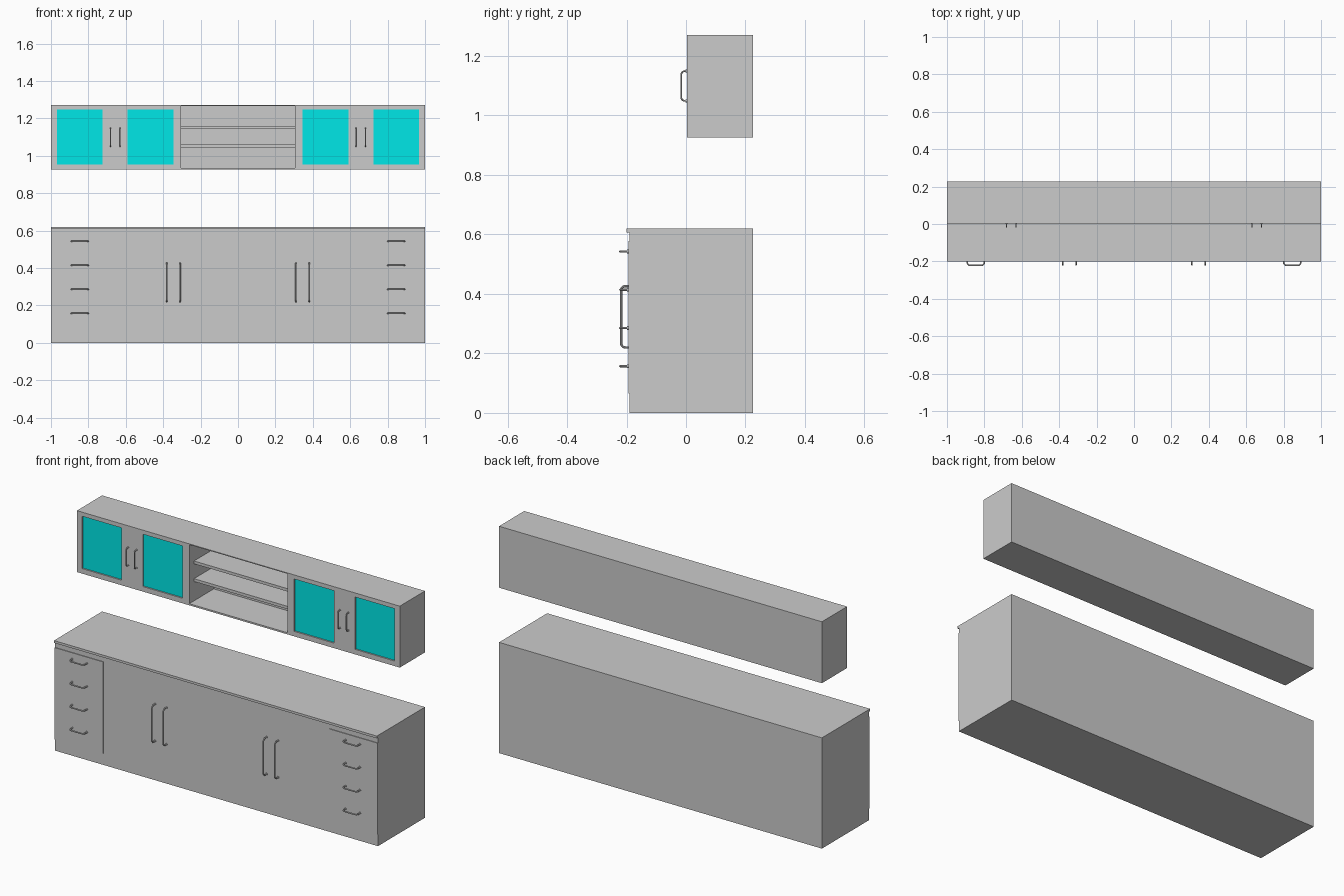
import bpy, math
from mathutils import Vector

if "Cube" in bpy.data.objects:
    bpy.data.objects.remove(bpy.data.objects["Cube"])

glass = bpy.data.materials.new("cyan_glass")
glass.diffuse_color = (0.0, 0.8, 0.8, 1)
glass.use_nodes = True
glass.node_tree.nodes["Principled BSDF"].inputs["Base Color"].default_value = glass.diffuse_color


def box(name, x0, x1, y0, y1, z0, z1, mat=None):
    bpy.ops.mesh.primitive_cube_add(size=1)
    o = bpy.context.object
    o.name = name
    for v in o.data.vertices:
        v.co = (x1 if v.co.x > 0 else x0, y1 if v.co.y > 0 else y0, z1 if v.co.z > 0 else z0)
    if mat:
        o.data.materials.append(mat)
    return o


def handle(name, centre, length, depth, axis, r=0.004, bend=0.014):
    # rounded U-shaped bar: feet on the front, grip running along the given axis
    h, a, out = length / 2, Vector(axis), Vector((0, -1, 0))
    half = [(h, 0)]
    for i in range(6):
        t = math.radians(90 * i / 5)
        half.append((h - bend + bend * math.cos(t), depth - bend + bend * math.sin(t)))
    path = half + [(-u, d) for u, d in reversed(half)]
    c = bpy.data.curves.new(name, 'CURVE')
    c.dimensions = '3D'
    c.bevel_depth = r
    c.bevel_resolution = 2
    c.use_fill_caps = True
    paths = [path]
    s = c.splines.new('POLY')
    s.points.add(len(path) - 1)
    for p, (u, d) in zip(s.points, path):
        p.co = (*(Vector(centre) + a * u + out * d), 1)
        p.radius = 1
    o = bpy.data.objects.new(name, c)
    bpy.context.collection.objects.link(o)
    bpy.ops.object.select_all(action='DESELECT')
    o.select_set(True)
    bpy.context.view_layer.objects.active = o
    bpy.ops.object.convert(target='MESH')
    bpy.ops.object.shade_smooth_by_angle()
    # round foot plates
    for e in (-h, h):
        bpy.ops.mesh.primitive_cylinder_add(vertices=16, radius=r * 1.6, depth=0.004,
            location=Vector(centre) + a * e + out * 0.002, rotation=(math.pi / 2, 0, 0))
        bpy.context.object.name = name + "_foot"
        bpy.ops.object.shade_smooth_by_angle()


# Base cabinet
BACK, FRONT = 0.226, -0.19
box("base_cabinet", -1, 1, FRONT, BACK, 0, 0.607)
box("countertop", -1, 1, -0.2, BACK, 0.607, 0.62)
for side, sx in (("left", -1), ("right", 1)):
    a, b = sorted((sx * 0.7, sx))
    box(side + "_drawer_front", a, b, -0.194, FRONT, 0.065, 0.578)
    for i in range(4):
        handle(side + "_drawer_handle", (sx * 0.846, -0.194, 0.157 + 0.1285 * i), 0.09, 0.027, (1, 0, 0))
    for x in (0.31, 0.381):
        handle(side + "_door_handle", (sx * x, FRONT, 0.323), 0.206, 0.028, (0, 0, 1))

# Wall cabinet carcass
UF, Z0, Z1 = 0.003, 0.926, 1.27
box("wall_top", -1, 1, UF, BACK, Z1 - 0.005, Z1)
box("wall_bottom", -1, 1, UF, BACK, Z0, Z0 + 0.009)
box("wall_back", -1, 1, BACK - 0.006, BACK, Z0, Z1)

# Open shelves in the middle
for z in (1.043, 1.142):
    box("open_shelf", -0.304, 0.304, 0.045, BACK - 0.006, z, z + 0.016)

# Glazed compartments on both sides
for side, sx in (("left", -1), ("right", 1)):
    def part(name, x0, x1, *yz, mat=None):
        a, b = sorted((sx * x0, sx * x1))
        return box(side + name, a, b, *yz, mat)

    part("_end_panel", 0.985, 1, UF, BACK, Z0, Z1)
    part("_divider", 0.304, 0.319, UF, BACK, Z0, Z1)
    for x0, x1 in ((0.304, 0.346), (0.592, 0.724), (0.967, 1)):
        part("_door_stile", x0, x1, UF, 0.02, Z0, Z1)
    for x0, x1 in ((0.346, 0.592), (0.724, 0.967)):
        part("_door_bottom_rail", x0, x1, UF, 0.02, Z0, 0.954)
        part("_door_top_rail", x0, x1, UF, 0.02, 1.247, Z1)
        part("_glass_pane", x0, x1, 0.011, 0.015, 0.954, 1.247, mat=glass)
    for x in (0.63, 0.682):
        handle(side + "_glass_door_handle", (sx * x, UF, 1.099), 0.1, 0.019, (0, 0, 1), 0.003, 0.012)
